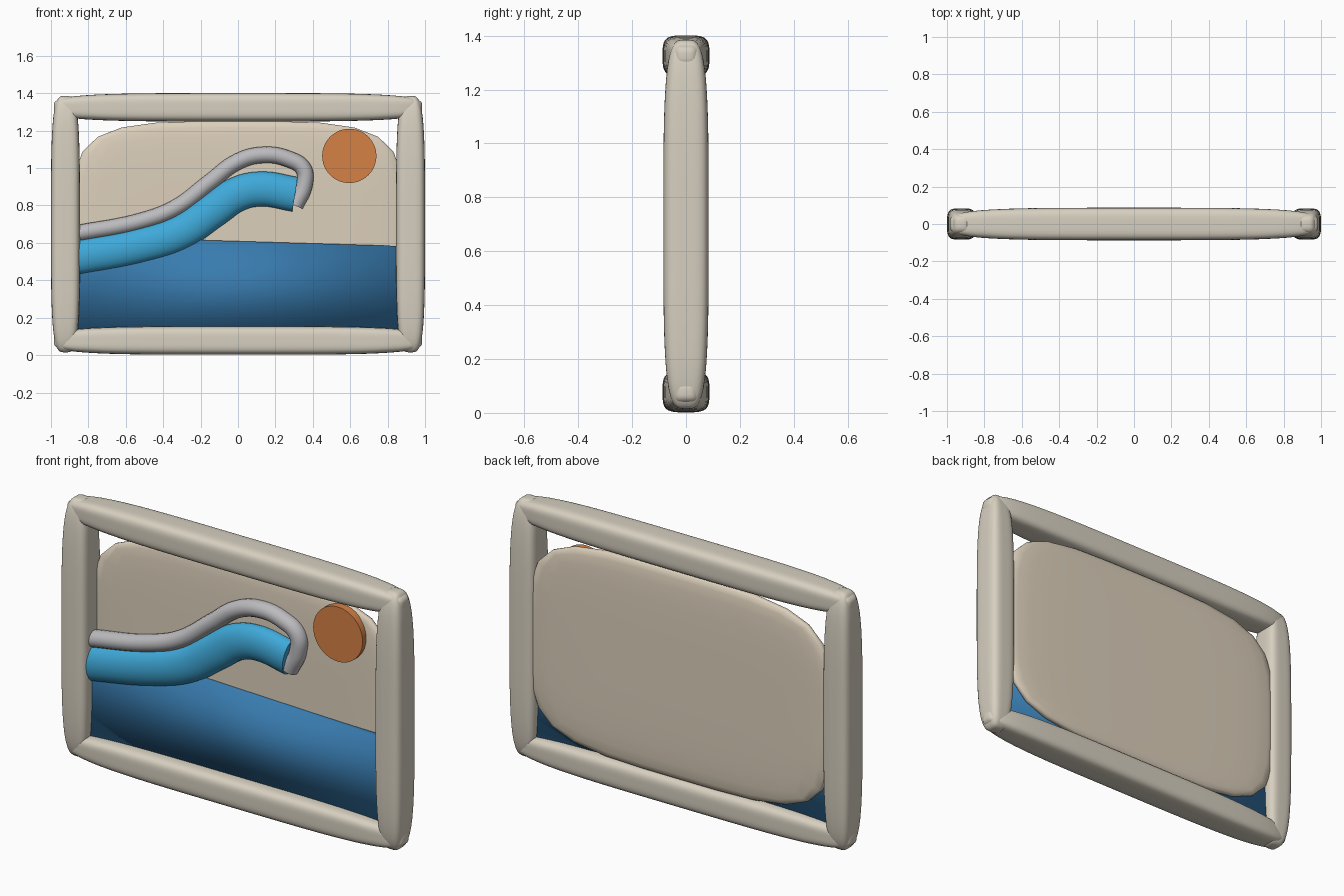
import bpy, bmesh, math
from mathutils import Vector

if "Cube" in bpy.data.objects:
    bpy.data.objects.remove(bpy.data.objects["Cube"])


def finish(obj, color):
    name = obj.name + "_paint"
    if color:
        mat = bpy.data.materials.new(name)
        mat.diffuse_color = (*color, 1)
        mat.use_nodes = True
        mat.node_tree.nodes["Principled BSDF"].inputs["Base Color"].default_value = mat.diffuse_color
        obj.data.materials.append(mat)
    return obj


def mesh_object(name, bm, color, smooth=True):
    bmesh.ops.recalc_face_normals(bm, faces=bm.faces)
    me = bpy.data.meshes.new(name)
    bm.to_mesh(me)
    bm.free()
    for p in me.polygons:
        p.use_smooth = smooth
    obj = bpy.data.objects.new(name, me)
    bpy.context.collection.objects.link(obj)
    return finish(obj, color)


def soft_box(name, centre, half, power, cuts, color):
    """Pillow-like rounded box: a gridded cube pushed onto a superellipsoid."""
    bm = bmesh.new()
    bmesh.ops.create_cube(bm, size=2)
    bmesh.ops.subdivide_edges(bm, edges=bm.edges[:], cuts=cuts, use_grid_fill=True)
    for v in bm.verts:
        r = sum(abs(c) ** power for c in v.co) ** (1 / power)
        v.co = Vector(centre) + Vector([c / r * h for c, h in zip(v.co, half)])
    return mesh_object(name, bm, color)


def tube(name, points, radius, y_scale, color):
    """Smooth tube along an (x, z) path, flattened in depth."""
    cu = bpy.data.curves.new(name, 'CURVE')
    cu.dimensions = '3D'
    cu.bevel_depth = radius
    cu.bevel_resolution = 6
    cu.use_fill_caps = True
    cu.resolution_u = 8
    sp = cu.splines.new('BEZIER')
    sp.bezier_points.add(len(points) - 1)
    for bp, (x, z) in zip(sp.bezier_points, points):
        bp.co = (x, 0, z)
        bp.handle_left_type = bp.handle_right_type = 'AUTO'
    obj = bpy.data.objects.new(name, cu)
    bpy.context.collection.objects.link(obj)
    obj.scale.y = y_scale
    bpy.ops.object.select_all(action='DESELECT')
    obj.select_set(True)
    bpy.context.view_layer.objects.active = obj
    bpy.ops.object.convert(target='MESH')
    obj = bpy.context.view_layer.objects.active
    bpy.ops.object.shade_smooth_by_angle(angle=math.radians(40))
    return finish(obj, color)


CREAM = (0.68, 0.63, 0.53)

# frame rails and posts
for name, z in (("bottom_rail", 0.078), ("top_rail", 1.325)):
    soft_box(name, (0, 0, z), (0.985, 0.087, 0.076), 3.9, 15, CREAM)
for name, s in (("left_post", -1), ("right_post", 1)):
    soft_box(name, (s * 0.9225, 0, 0.7), (0.0775, 0.084, 0.685), 3.9, 15, CREAM)

# backing panel with coarse rounded corners
soft_box("back_panel", (0, 0.044, 0.7), (0.885, 0.034, 0.55), 4.2, 7, (0.72, 0.63, 0.5))

# sea slab
bm = bmesh.new()
outline = [(-0.87, 0.13), (0.87, 0.13), (0.87, 0.583), (-0.87, 0.635)]
face = bm.faces.new([bm.verts.new((x, -0.015, z)) for x, z in outline])
ext = bmesh.ops.extrude_face_region(bm, geom=[face])
bmesh.ops.translate(bm, vec=(0, 0.045, 0),
                    verts=[g for g in ext["geom"] if isinstance(g, bmesh.types.BMVert)])
if face.is_valid and len([f for f in bm.faces if len(f.verts) == 4]) < 6:
    bmesh.ops.holes_fill(bm, edges=bm.edges[:])
mesh_object("sea", bm, (0.04, 0.2, 0.43))

# sun disc
bpy.ops.mesh.primitive_cylinder_add(vertices=48, radius=0.145, depth=0.04,
                                    location=(0.595, 0.008, 1.065),
                                    rotation=(math.pi / 2, 0, 0))
sun = bpy.context.object
sun.name = "sun"
bpy.ops.object.shade_smooth_by_angle(angle=math.radians(40))
finish(sun, (0.67, 0.22, 0.06))

# wave body
tube("wave", [(-0.88, 0.518), (-0.5, 0.592), (-0.3, 0.66), (-0.13, 0.775),
              (0.0, 0.862), (0.12, 0.888), (0.305, 0.86)], 0.093, 0.65, (0.05, 0.4, 0.7))

# foam crest curling over the tip
tube("foam", [(-0.88, 0.647), (-0.5, 0.722), (-0.33, 0.79), (-0.15, 0.925),
              (0.0, 1.035), (0.13, 1.07), (0.27, 1.048), (0.35, 0.995),
              (0.355, 0.91), (0.305, 0.80)], 0.044, 1.0, (0.5, 0.5, 0.52))
